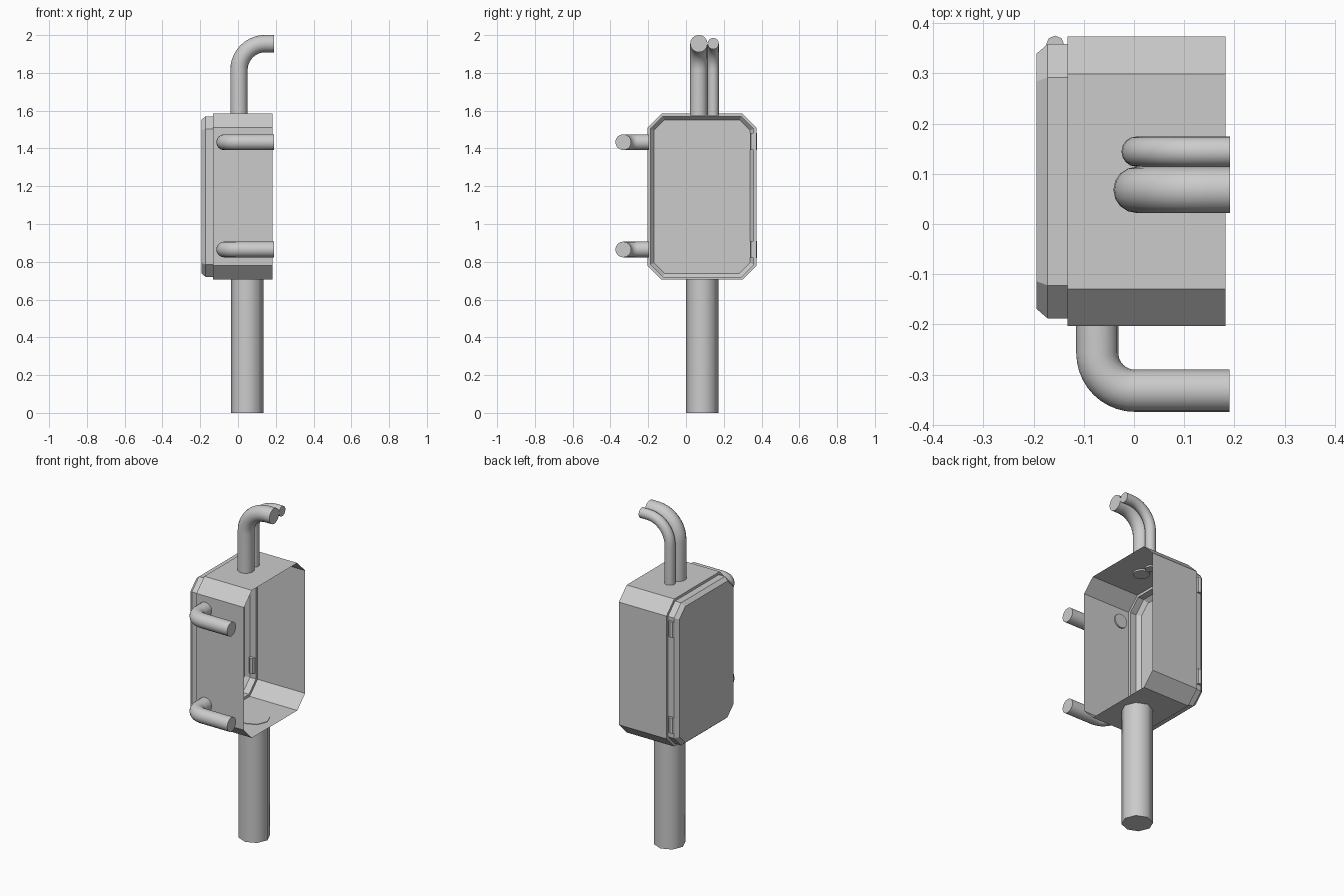
import bpy, bmesh, math
from mathutils import Vector

cube = bpy.data.objects.get("Cube")
if cube:
    bpy.data.objects.remove(cube, do_unlink=True)

grey = bpy.data.materials.new("light_grey")
grey.use_nodes = True
color = (0.6, 0.6, 0.6, 1)
grey.diffuse_color = color
grey.node_tree.nodes["Principled BSDF"].inputs["Base Color"].default_value = color


def finish(name, bm, smooth_angle=None):
    mesh = bpy.data.meshes.new(name)
    bm.to_mesh(mesh)
    bm.free()
    mesh.materials.append(grey)
    obj = bpy.data.objects.new(name, mesh)
    bpy.context.collection.objects.link(obj)
    if smooth_angle:
        bpy.ops.object.select_all(action='DESELECT')
        obj.select_set(True)
        bpy.context.view_layer.objects.active = obj
        bpy.ops.object.shade_smooth_by_angle(angle=math.radians(smooth_angle))
    return obj


def bridge(bm, rings):
    """Join successive rings of vertices with quads."""
    for a, b in zip(rings, rings[1:]):
        for i in range(len(a)):
            j = (i + 1) % len(a)
            bm.faces.new((a[i], a[j], b[j], b[i]))


def octagon_ring(bm, x, inset, cut):
    """Rectangle with cut corners in the y-z plane."""
    y0, y1 = -0.203 + inset, 0.373 - inset
    z0, z1 = 0.705 + inset, 1.585 - inset
    points = [(y0 + cut, z0), (y1 - cut, z0), (y1, z0 + cut), (y1, z1 - cut),
              (y1 - cut, z1), (y0 + cut, z1), (y0, z1 - cut), (y0, z0 + cut)]
    return [bm.verts.new((x, y, z)) for y, z in points]


def tube(name, start, corner, end, bend, radius, sides=16):
    """Round pipe running from start to end with one rounded corner."""
    start, corner, end = Vector(start), Vector(corner), Vector(end)
    d1, d2 = (corner - start).normalized(), (end - corner).normalized()
    side = d1.cross(d2)
    center = corner - d1 * bend + d2 * bend
    path = [(start, d1)]
    steps = 10
    for k in range(steps + 1):
        a = k / steps * math.pi / 2
        path.append((center - d2 * bend * math.cos(a) + d1 * bend * math.sin(a),
                     d1 * math.cos(a) + d2 * math.sin(a)))
    path.append((end, d2))
    bm = bmesh.new()
    rings = []
    for p, d in path:
        u = side.cross(d)
        rings.append([bm.verts.new(p + radius * (u * math.cos(t) + side * math.sin(t)))
                      for t in (2 * math.pi * i / sides for i in range(sides))])
    bridge(bm, rings)
    bm.faces.new(rings[0])
    bm.faces.new(rings[-1])
    bmesh.ops.recalc_face_normals(bm, faces=bm.faces)
    return finish(name, bm, 40)


def cylinder(name, x, y, z0, z1, radius, sides, smooth_angle=None):
    bm = bmesh.new()
    bmesh.ops.create_cone(bm, cap_ends=True, segments=sides, radius1=radius,
                          radius2=radius, depth=z1 - z0)
    bmesh.ops.translate(bm, verts=bm.verts, vec=(x, y, (z0 + z1) / 2))
    return finish(name, bm, smooth_angle)


# Thin box shell, open on its left side, with a stepped flange
bm = bmesh.new()
bridge(bm, [octagon_ring(bm, 0.182, 0, 0.074), octagon_ring(bm, -0.132, 0, 0.074),
            octagon_ring(bm, -0.132, 0.015, 0.066)])
finish("box_shell", bm)

# Bevelled lid closing the right side
bm = bmesh.new()
lid = [octagon_ring(bm, -0.132, 0.015, 0.066), octagon_ring(bm, -0.172, 0.015, 0.066),
       octagon_ring(bm, -0.194, 0.034, 0.055)]
bridge(bm, lid)
bm.faces.new(lid[-1])
finish("lid", bm)

# Hinge knuckles on the back edge of the lid
for label, z in (("lower", 0.865), ("upper", 1.437)):
    cylinder(label + "_hinge", -0.157, 0.357, z - 0.046, z + 0.046, 0.018, 8)

# Support post
cylinder("post", 0.048, 0.085, 0, 0.708, 0.086, 8, 50)

# Bent pipes leaving the top
for label, y, radius in (("large", 0.068, 0.046), ("small", 0.144, 0.03)):
    tube(label + "_top_pipe", (0.005, y, 1.575), (0.005, y, 1.955),
         (0.191, y, 1.955), 0.14, radius)

# Bent pipes leaving the front
for label, z in (("lower", 0.865), ("upper", 1.433)):
    tube(label + "_front_pipe", (-0.073, -0.195, z), (-0.073, -0.332, z),
         (0.19, -0.332, z), 0.075, 0.042)
